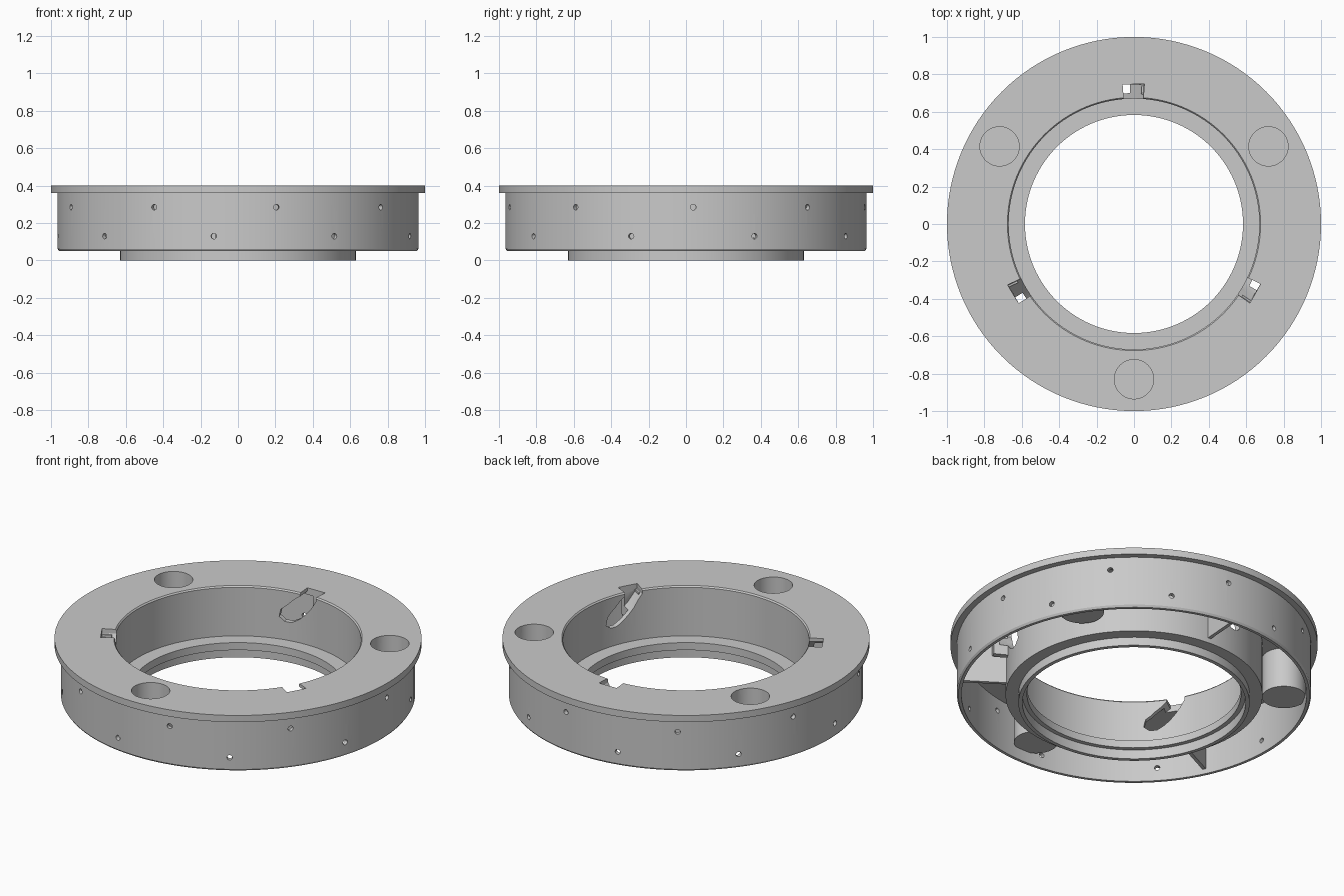
import bpy, bmesh
from math import cos, sin, pi, radians
from mathutils import Matrix, Vector

SEG = 128
old = bpy.data.objects.get("Cube")
if old:
    bpy.data.objects.remove(old, do_unlink=True)

grey = bpy.data.materials.new("satin grey")
grey.use_nodes = True
grey.diffuse_color = (0.59, 0.59, 0.59, 1)
grey.node_tree.nodes["Principled BSDF"].inputs["Base Color"].default_value = (0.59, 0.59, 0.59, 1)


def finish(name, bm):
    bmesh.ops.recalc_face_normals(bm, faces=bm.faces)
    if bm.calc_volume(signed=True) < 0:
        bmesh.ops.reverse_faces(bm, faces=bm.faces)
    mesh = bpy.data.meshes.new(name)
    bm.to_mesh(mesh)
    bm.free()
    mesh.materials.append(grey)
    obj = bpy.data.objects.new(name, mesh)
    bpy.context.collection.objects.link(obj)
    return obj


def lathe(name, profile, seg=SEG, closed=True, at=(0, 0, 0)):
    """Spin a radius/height profile round the z axis."""
    bm = bmesh.new()
    rings = []
    for r, z in profile:
        if r == 0:
            rings.append([bm.verts.new((0, 0, z))] * seg)
        else:
            rings.append([bm.verts.new((r * cos(2 * pi * i / seg), r * sin(2 * pi * i / seg), z))
                          for i in range(seg)])
    pairs = list(zip(rings, rings[1:])) + ([(rings[-1], rings[0])] if closed else [])
    for a, b in pairs:
        for i in range(seg):
            j = (i + 1) % seg
            bm.faces.new(list(dict.fromkeys((a[i], a[j], b[j], b[i]))))
    bmesh.ops.translate(bm, verts=bm.verts, vec=at)
    return finish(name, bm)


def wrapped_prism(name, outline, r0, r1, angle):
    """Extrude an outline (arc length, height) radially, wrapped on the bore."""
    bm = bmesh.new()
    layers = []
    for r in (r0, r1):
        layers.append([bm.verts.new((r * cos(angle + s / 0.675), r * sin(angle + s / 0.675), z))
                       for s, z in outline])
    n = len(outline)
    for i in range(n):
        j = (i + 1) % n
        bm.faces.new((layers[0][i], layers[0][j], layers[1][j], layers[1][i]))
    for layer in layers:
        bm.faces.new(layer)
    bmesh.ops.triangulate(bm, faces=bm.faces)
    return finish(name, bm)


def volume(mesh):
    bm = bmesh.new()
    bm.from_mesh(mesh)
    v = bm.calc_volume(signed=True)
    bm.free()
    return v


def cut(obj, cutters):
    """Subtract each cutter, with the first solver that keeps the part whole."""
    for c in cutters:
        mod = obj.modifiers.new("cut", 'BOOLEAN')
        mod.operation = 'DIFFERENCE'
        mod.object = c
        before = volume(obj.data)
        for solver in ('MANIFOLD', 'EXACT', 'FLOAT'):
            mod.solver = solver
            bpy.context.view_layer.update()
            graph = bpy.context.evaluated_depsgraph_get()
            result = bpy.data.meshes.new_from_object(obj.evaluated_get(graph))
            if 0.4 * before < volume(result) < 0.99999 * before:
                obj.data = result
                break
        obj.modifiers.remove(mod)


def polar(r, a, z=0):
    return Vector((r * cos(a), r * sin(a), z))


# Ring body: flange, outer skirt, inner tube, shelf and foot lip
body = lathe("ring_body", [
    (1, .4), (1, .36), (.965, .36), (.965, .062), (.957, .05), (.94, .05), (.94, .36),
    (.70, .36), (.70, .05), (.63, .05), (.63, 0), (.608, 0), (.608, .055),
    (.583, .055), (.583, .1), (.67, .1), (.67, .392), (.677, .4)])

parts = [body]
cutters = []

# Curved locking slots with their backing blocks
slot = [(-.05, .45), (-.05, .375), (0, .3), (.06, .24), (.11, .21), (.15, .21),
        (.182, .235), (.172, .28), (.12, .325), (.055, .38), (.055, .45)]
block = [(-.08, .37), (-.08, .3), (-.01, .22), (.02, .22), (.02, .37)]
for k in range(3):
    a = radians(90 + 120 * k)
    cutter = wrapped_prism("slot_cutter", slot, .6, .75, a)
    cutters.append(cutter)
    backing = wrapped_prism(f"slot_block_{k + 1}", block, .69, .78, a)
    cut(backing, [cutter])
    parts.append(backing)

# Round blind pockets in the flange, with cups beneath
for k in range(3):
    a = radians(30 + 120 * k)
    cutters.append(lathe("pocket_cutter", [(0, .3), (.105, .3), (.105, .5), (0, .5)],
                         48, False, polar(.83, a)))
    parts.append(lathe(f"pocket_cup_{k + 1}",
                       [(0, .12), (.12, .12), (.12, .37), (.105, .37), (.105, .14), (0, .14)],
                       48, False, polar(.83, a)))

# Two staggered rows of pin holes through the skirt
for z, start in ((.285, 282.3), (.13, 262.3)):
    bm = bmesh.new()
    for k in range(9):
        a = radians(start + 40 * k)
        turn = Matrix.Rotation(a, 4, 'Z') @ Matrix.Rotation(pi / 2, 4, 'Y')
        bmesh.ops.create_cone(bm, cap_ends=True, segments=16, radius1=.015, radius2=.015,
                              depth=.08, matrix=Matrix.Translation(polar(.955, a, z)) @ turn)
    cutters.append(finish("pin_hole_cutter", bm))
cut(body, cutters)
for c in cutters:
    bpy.data.objects.remove(c, do_unlink=True)

# Radial ribs between tube and skirt
for k in range(3):
    a = radians(86 + 120 * k)
    bm = bmesh.new()
    place = (Matrix.Translation(polar(.82, a, .225)) @ Matrix.Rotation(a, 4, 'Z')
             @ Matrix.Diagonal((.25, .02, .29, 1)))
    bmesh.ops.create_cube(bm, size=1, matrix=place)
    rib = finish(f"rib_{k + 1}", bm)
    cut(rib, [parts[1 + k]])
    parts.append(rib)

# Smooth curved walls, crisp edges
bpy.ops.object.select_all(action='DESELECT')
for p in parts:
    p.select_set(True)
bpy.context.view_layer.objects.active = body
bpy.ops.object.shade_smooth_by_angle(angle=radians(30))
